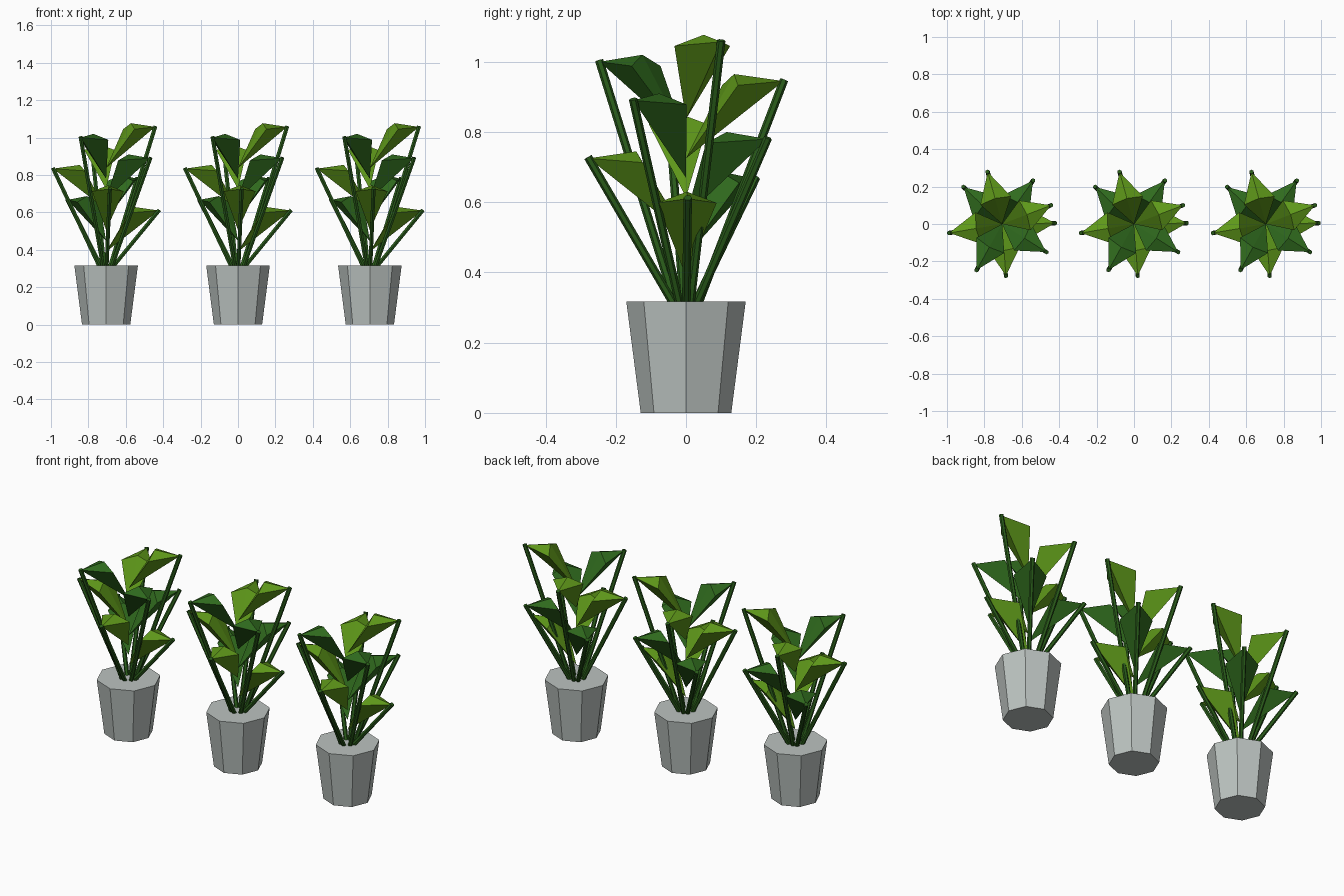
import bpy, bmesh
from mathutils import Vector

cube = bpy.data.objects.get("Cube")
if cube:
    bpy.data.objects.remove(cube)


def material(name, rgb):
    m = bpy.data.materials.new(name)
    m.use_nodes = True
    m.diffuse_color = (*rgb, 1)
    m.node_tree.nodes["Principled BSDF"].inputs["Base Color"].default_value = (*rgb, 1)
    return m


GREY = material("pot_grey", (0.50, 0.545, 0.525))
STEM = material("stem_green", (0.022, 0.105, 0.010))
LIGHT = material("light_leaf_green", (0.114, 0.318, 0.010))
DARK = material("dark_leaf_green", (0.030, 0.15, 0.013))

POT_HEIGHT = 0.317
SPACING = 0.705
# Stem tips around one plant, with the leaf colour of each
BRANCHES = [
    ((-0.077, 0.278, 0.945), LIGHT), ((0.165, 0.232, 0.78), DARK),
    ((0.262, 0.10, 1.057), LIGHT), ((0.282, 0.005, 0.61), LIGHT),
    ((0.236, -0.15, 0.89), DARK), ((0.02, -0.277, 0.725), LIGHT),
    ((-0.136, -0.246, 1.0), DARK), ((-0.283, -0.048, 0.834), LIGHT),
    ((-0.207, 0.198, 0.667), DARK),
]


def make_object(name, bm, mat, x):
    bmesh.ops.recalc_face_normals(bm, faces=bm.faces[:])
    mesh = bpy.data.meshes.new(name)
    bm.to_mesh(mesh)
    bm.free()
    mesh.materials.append(mat)
    obj = bpy.data.objects.new(name, mesh)
    obj.location.x = x
    bpy.context.collection.objects.link(obj)


def add_tube(bm, start, end, r1, r2, sides):
    axis = end - start
    made = bmesh.ops.create_cone(bm, cap_ends=True, segments=sides,
                                 radius1=r1, radius2=r2, depth=axis.length)
    turn = Vector((0, 0, 1)).rotation_difference(axis).to_matrix()
    bmesh.ops.rotate(bm, verts=made["verts"], matrix=turn)
    bmesh.ops.translate(bm, verts=made["verts"], vec=(start + end) / 2)


def add_leaf(bm, tip):
    """Solid leaf: bent top with a ridge, and a straight keel from tip to point."""
    out = Vector((tip.x, tip.y, 0)).normalized()
    side = Vector((-out.y, out.x, 0))

    def point(radius, across, drop):
        return bm.verts.new(out * radius + side * across + Vector((0, 0, tip.z - drop)))

    end = bm.verts.new(tip)
    ridge = point(0.142, 0, -0.02)
    bottom = point(0, 0, 0.22)
    left, right = point(0.13, 0.085, 0.012), point(0.13, -0.085, 0.012)
    for tri in ((end, ridge, left), (end, right, ridge),
                (ridge, bottom, left), (ridge, right, bottom),
                (end, left, bottom), (end, bottom, right)):
        bm.faces.new(tri)


for name, x in (("right", -SPACING), ("middle", 0), ("left", SPACING)):
    # Tapered eight-sided pot
    bm = bmesh.new()
    add_tube(bm, Vector((0, 0, 0)), Vector((0, 0, POT_HEIGHT)), 0.129, 0.17, 8)
    make_object(name + "_pot", bm, GREY, x)

    # Straight stems fanning out of the pot, ending just past the leaf tips
    bm = bmesh.new()
    for tip, _ in BRANCHES:
        tip = Vector(tip)
        base = Vector((tip.x * 0.12, tip.y * 0.12, POT_HEIGHT - 0.01))
        add_tube(bm, base, tip + (tip - base).normalized() * 0.004, 0.012, 0.012, 6)
    make_object(name + "_stems", bm, STEM, x)

    # Leaves, grouped by colour
    for leaf_name, mat in (("light", LIGHT), ("dark", DARK)):
        bm = bmesh.new()
        for tip, colour in BRANCHES:
            if colour == mat:
                add_leaf(bm, Vector(tip))
        make_object(f"{name}_{leaf_name}_leaves", bm, mat, x)
